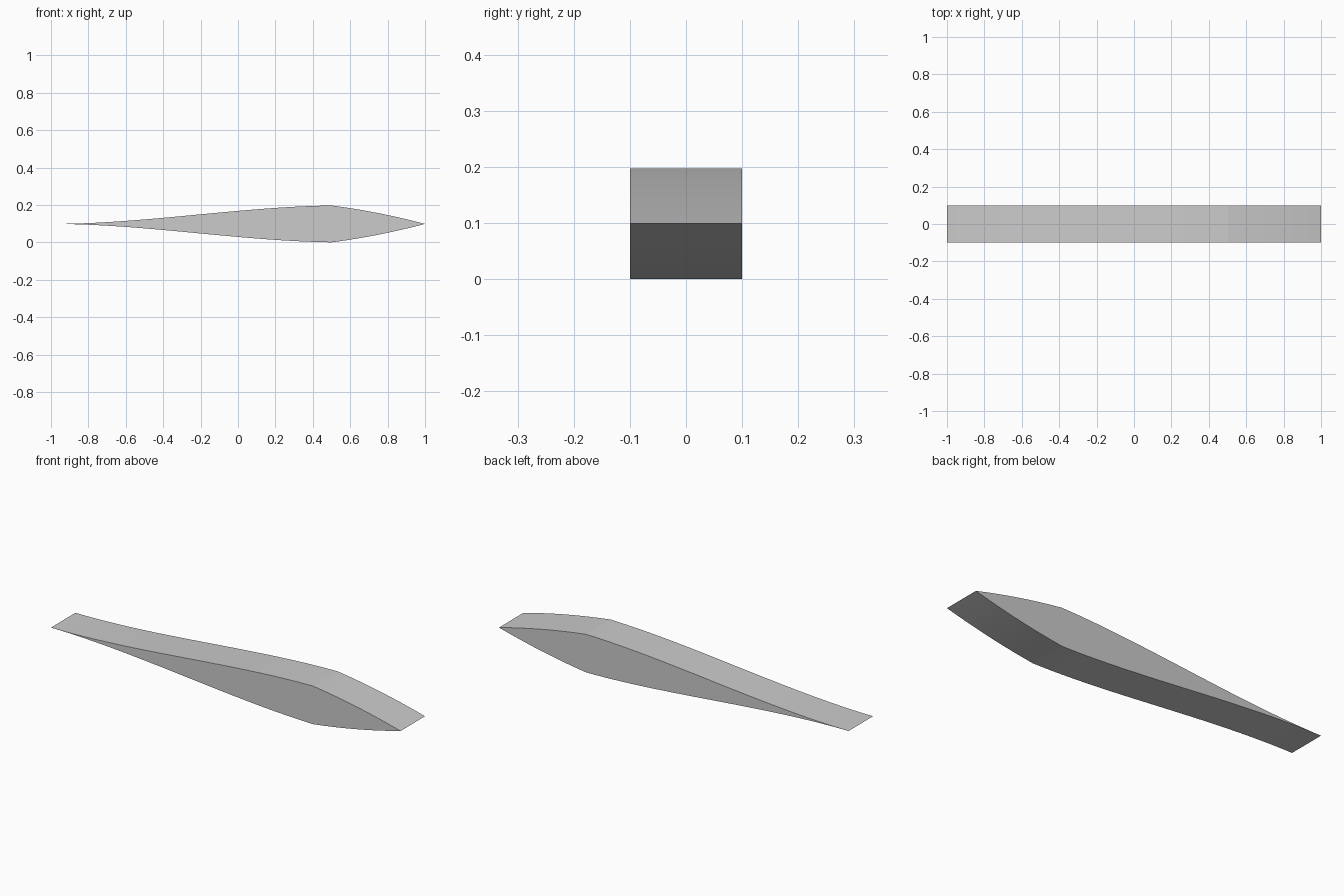
import bpy
import bmesh

if "Cube" in bpy.data.objects:
    bpy.data.objects.remove(bpy.data.objects["Cube"])

HALF_T = 0.0985   # half thickness at the ridge
HALF_W = 0.1      # half width in y
RIDGE = 0.5       # x of the thickest section


def half_height(x):
    """Half thickness of the tapered blade at x."""
    if x <= RIDGE:                      # long S-curved tail
        t = (x + 1) / (RIDGE + 1)
        return HALF_T * (3 * t**2 - 2 * t**3) + 0.0225 * (t**3 - t**2)
    u = (1 - x) / (1 - RIDGE)           # short rounded nose
    return HALF_T * (1.34 * u - 0.34 * u * u)


# Sample positions along the length, tip to tip
TAIL, NOSE = 32, 16
xs = [-1 + (RIDGE + 1) * i / TAIL for i in range(TAIL)]
xs += [RIDGE + (1 - RIDGE) * i / NOSE for i in range(NOSE + 1)]

# Blade: a profile symmetric in z, spanned across the width
bm = bmesh.new()


def section(x):
    h = half_height(x)
    corners = [(-HALF_W, h), (HALF_W, h), (HALF_W, -h), (-HALF_W, -h)]
    return [bm.verts.new((x, y, HALF_T + z)) for y, z in corners]


rings = [section(x) for x in xs]
for a, b in zip(rings, rings[1:]):
    for i in range(4):
        j = (i + 1) % 4
        bm.faces.new((a[i], a[j], b[j], b[i]))

# Close the pointed ends
bmesh.ops.remove_doubles(bm, verts=bm.verts, dist=1e-5)
bmesh.ops.recalc_face_normals(bm, faces=bm.faces)

mesh = bpy.data.meshes.new("tapered_blade")
bm.to_mesh(mesh)
bm.free()
blade = bpy.data.objects.new("tapered_blade", mesh)
bpy.context.collection.objects.link(blade)

grey = bpy.data.materials.new("light_grey")
grey.diffuse_color = (0.6, 0.6, 0.6, 1)
grey.use_nodes = True
grey.node_tree.nodes["Principled BSDF"].inputs["Base Color"].default_value = grey.diffuse_color
mesh.materials.append(grey)
